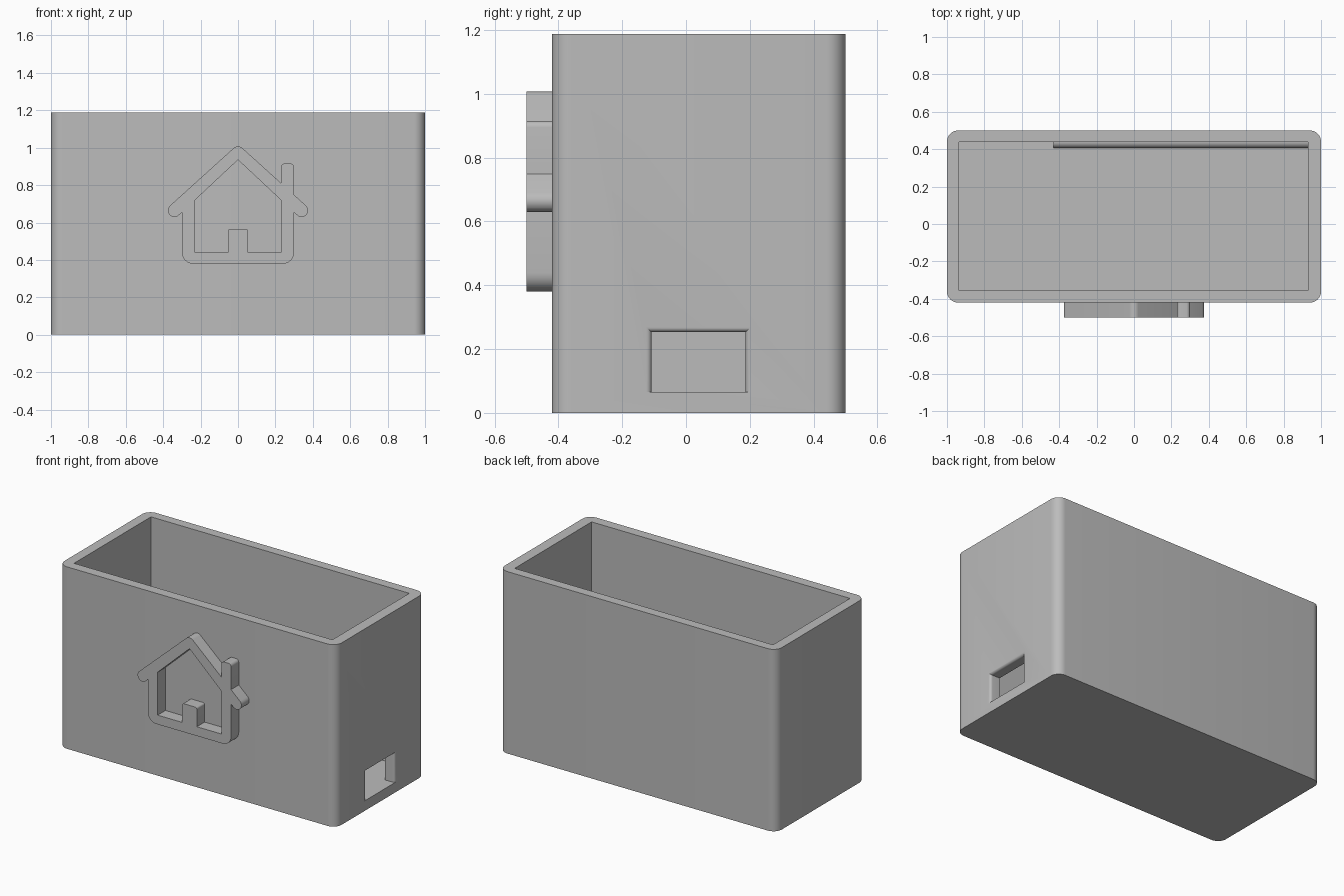
import bpy, bmesh, math
from mathutils import Vector

if "Cube" in bpy.data.objects:
    bpy.data.objects.remove(bpy.data.objects["Cube"])

grey = bpy.data.materials.new("plain grey")
grey.diffuse_color = (0.5, 0.5, 0.5, 1)
grey.use_nodes = True
grey.node_tree.nodes["Principled BSDF"].inputs["Base Color"].default_value = grey.diffuse_color


def rounded(corners, steps=6):
    """Outline from (x, y, radius) corners, each replaced by an arc."""
    out, n = [], len(corners)
    for i, (x, y, r) in enumerate(corners):
        p = Vector((x, y))
        if r == 0:
            out.append(p)
            continue
        a = (Vector(corners[i - 1][:2]) - p).normalized()
        b = (Vector(corners[(i + 1) % n][:2]) - p).normalized()
        half = a.angle(b) / 2
        centre = p + (a + b).normalized() * (r / math.sin(half))
        start = p + a * (r / math.tan(half)) - centre
        end = p + b * (r / math.tan(half)) - centre
        sweep = start.angle_signed(end)
        for k in range(steps + 1):
            t = -sweep * k / steps
            out.append(centre + Vector((start.x * math.cos(t) - start.y * math.sin(t),
                                        start.x * math.sin(t) + start.y * math.cos(t))))
    return out


def loft(name, rings):
    """Closed solid through rings of equal point count."""
    bm = bmesh.new()
    loops = [[bm.verts.new(p) for p in ring] for ring in rings]
    for a, b in zip(loops, loops[1:]):
        for i in range(len(a)):
            j = (i + 1) % len(a)
            bm.faces.new((a[i], a[j], b[j], b[i]))
    bm.faces.new(loops[0])
    bm.faces.new(loops[-1])
    bmesh.ops.recalc_face_normals(bm, faces=bm.faces)
    mesh = bpy.data.meshes.new(name)
    bm.to_mesh(mesh)
    bm.free()
    ob = bpy.data.objects.new(name, mesh)
    bpy.context.collection.objects.link(ob)
    mesh.materials.append(grey)
    return ob


def rect(x0, x1, y0, y1, r=0):
    return rounded([(x0, y0, r), (x1, y0, r), (x1, y1, r), (x0, y1, r)], 8)


def smooth(ob):
    bpy.ops.object.select_all(action='DESELECT')
    ob.select_set(True)
    bpy.context.view_layer.objects.active = ob
    bpy.ops.object.shade_smooth_by_angle(angle=math.radians(30))


def cut(ob, cutter):
    mod = ob.modifiers.new(cutter.name, 'BOOLEAN')
    mod.operation = 'DIFFERENCE'
    mod.solver = 'EXACT'
    mod.object = cutter
    bpy.context.view_layer.objects.active = ob
    bpy.ops.object.modifier_apply(modifier=mod.name)
    bpy.data.objects.remove(cutter)


# Open box with rounded upright corners
outer = rect(-1, 1, -0.42, 0.5, 0.06)
box = loft("box", [[(p.x, p.y, z) for p in outer] for z in (0, 1.187)])
inner = rect(-0.935, 0.93, -0.355, 0.438)
cut(box, loft("cavity", [[(p.x, p.y, z) for p in inner] for z in (0.065, 1.3)]))

# Side port, its top and jambs flaring outwards in a small round
r = 0.017
stations = [(0.85, 0)] + [(1 - r + r * math.sin(a), r - r * math.cos(a))
                          for a in [k * math.pi / 12 for k in range(7)]] + [(1.05, r)]
cut(box, loft("port", [[(x, -0.108 - d, 0.0655), (x, 0.187 + d, 0.0655),
                        (x, 0.187 + d, 0.253 + d), (x, -0.108 - d, 0.253 + d)]
                       for x, d in stations]))
smooth(box)

# Rounded rail along the foot of the back wall, inside
w = 0.035
section = [(0.45, 0.055), (0.405, 0.055)] + [
    (0.44 - w * math.cos(a), 0.065 + w * math.sin(a))
    for a in [k * math.pi / 16 for k in range(9)]] + [(0.45, 0.065 + w)]
rail = loft("inner_rail", [[(x, y, z) for y, z in section] for x in (-0.43, 0.935)])
smooth(rail)

# House emblem: outline with chimney and eaves, and a window opening around the door
house = [(0, 1.019, 0.035), (0.23, 0.811, 0), (0.23, 0.915, 0.02), (0.3, 0.915, 0.02),
         (0.3, 0.748, 0), (0.389, 0.667, 0.034), (0.342, 0.616, 0.034), (0.3, 0.654, 0),
         (0.3, 0.38, 0.06), (-0.3, 0.38, 0.06), (-0.3, 0.654, 0),
         (-0.342, 0.616, 0.034), (-0.389, 0.667, 0.034)]
opening = [(0, 0.935, 0), (0.23, 0.72, 0), (0.23, 0.44, 0), (0.053, 0.44, 0),
           (0.053, 0.565, 0.012), (-0.053, 0.565, 0.012), (-0.053, 0.44, 0),
           (-0.23, 0.44, 0), (-0.23, 0.72, 0)]
emblem = loft("house_emblem", [[(p.x, y, p.y) for p in rounded(house)] for y in (-0.5, -0.415)])
cut(emblem, loft("opening", [[(p.x, y, p.y) for p in rounded(opening)] for y in (-0.6, -0.3)]))
smooth(emblem)
